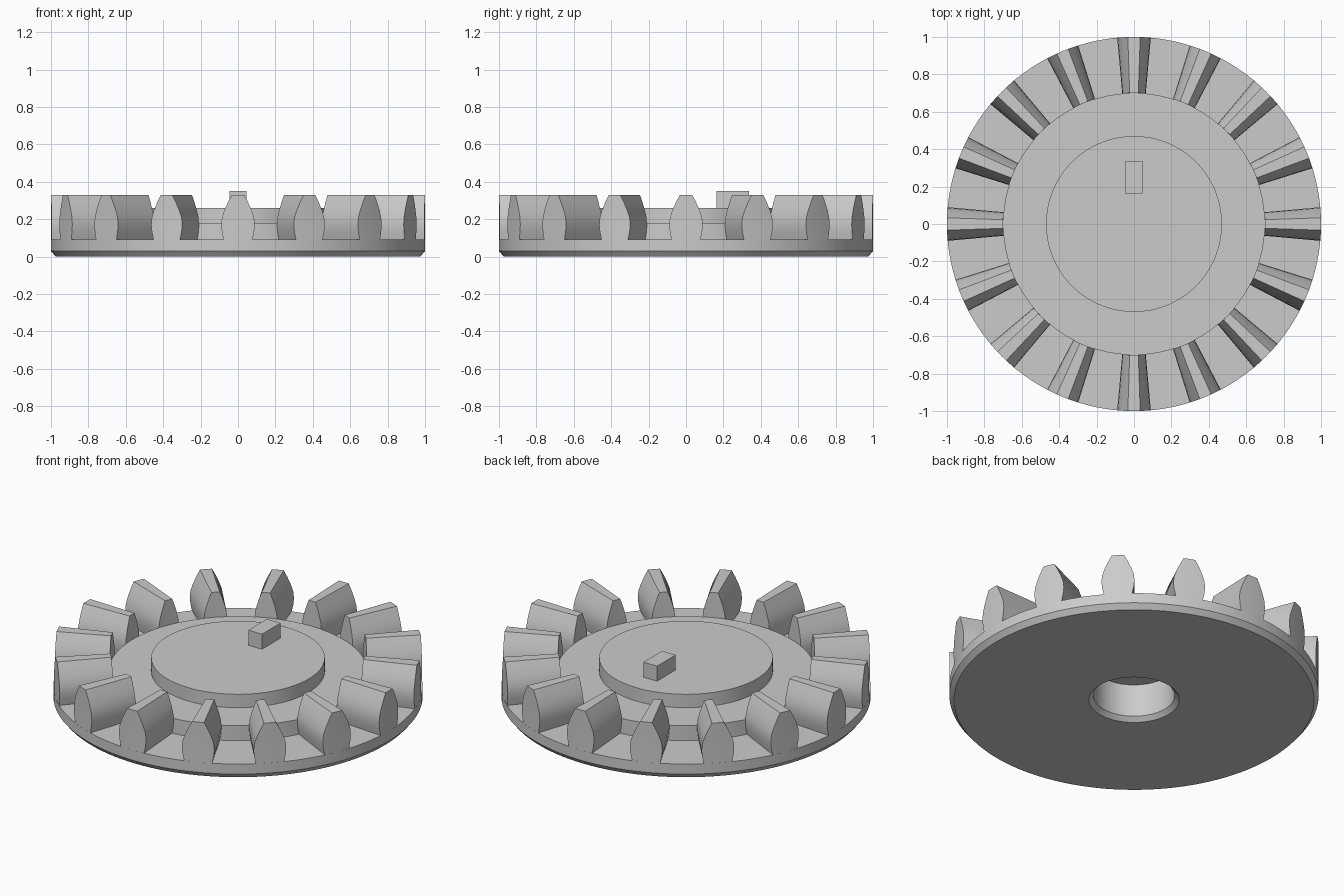
import bpy, bmesh, math
from mathutils import Vector

if "Cube" in bpy.data.objects:
    bpy.data.objects.remove(bpy.data.objects["Cube"], do_unlink=True)

TEETH = 16
OUTER, INNER = 1.0, 0.7

steel = bpy.data.materials.new("plain grey")
steel.use_nodes = True
steel.diffuse_color = (0.6, 0.6, 0.6, 1)
steel.node_tree.nodes["Principled BSDF"].inputs["Base Color"].default_value = (0.6, 0.6, 0.6, 1)


def finish(name, bm, smooth=True):
    """Turn a bmesh into a shaded object."""
    bmesh.ops.remove_doubles(bm, verts=bm.verts, dist=1e-5)
    bmesh.ops.recalc_face_normals(bm, faces=bm.faces)
    mesh = bpy.data.meshes.new(name)
    bm.to_mesh(mesh)
    bm.free()
    mesh.materials.append(steel)
    obj = bpy.data.objects.new(name, mesh)
    bpy.context.collection.objects.link(obj)
    if smooth:
        bpy.ops.object.select_all(action='DESELECT')
        obj.select_set(True)
        bpy.context.view_layer.objects.active = obj
        bpy.ops.object.shade_smooth_by_angle(angle=math.radians(30))
    return obj


# Gear body: revolved section with blind bore, chamfers, step and hub
section = [(0, 0.22), (0.22, 0.22), (0.22, 0.025), (0.245, 0), (0.975, 0),
           (OUTER, 0.03), (OUTER, 0.09), (INNER, 0.09), (INNER, 0.18),
           (0.47, 0.18), (0.47, 0.26), (0, 0.26)]
bm = bmesh.new()
ring = [bm.verts.new((r, 0, z)) for r, z in section]
edges = [bm.edges.new(pair) for pair in zip(ring, ring[1:])]
bmesh.ops.spin(bm, geom=ring + edges, cent=(0, 0, 0), axis=(0, 0, 1),
               angle=math.tau, steps=128, use_duplicate=False)
finish("gear_body", bm)

# Tooth: bulging flank (half angle, height), tapering towards the axis
flank = [(0.077, 0.09), (0.086, 0.13), (0.09, 0.17), (0.086, 0.21),
         (0.072, 0.25), (0.054, 0.29), (0.033, 0.33)]
bm = bmesh.new()
grid = {}
for k, radius in enumerate((INNER, OUTER)):
    for i, (half, z) in enumerate(flank):
        for j in range(3):
            a = half * (j - 1)
            grid[k, i, j] = bm.verts.new((radius * math.cos(a), radius * math.sin(a), z))


def quad(*keys):
    bm.faces.new([grid[key] for key in keys])


last = len(flank) - 1
for i in range(last):
    for k in (0, 1):
        for j in (0, 1):
            quad((k, i, j), (k, i, j + 1), (k, i + 1, j + 1), (k, i + 1, j))
    for j in (0, 2):
        quad((0, i, j), (1, i, j), (1, i + 1, j), (0, i + 1, j))
for i in (0, last):
    for j in (0, 1):
        quad((0, i, j), (1, i, j), (1, i, j + 1), (0, i, j + 1))
tooth = finish("tooth_1", bm)

# Remaining teeth share the first tooth's mesh
for n in range(1, TEETH):
    copy = tooth.copy()
    copy.name = f"tooth_{n + 1}"
    copy.rotation_euler.z = math.tau * n / TEETH
    bpy.context.collection.objects.link(copy)

# Drive key standing on the hub
bm = bmesh.new()
bmesh.ops.create_cube(bm, size=1)
bmesh.ops.scale(bm, vec=(0.09, 0.175, 0.09), verts=bm.verts)
bmesh.ops.translate(bm, vec=Vector((0, 0.25, 0.305)), verts=bm.verts)
finish("drive_key", bm, smooth=False)
